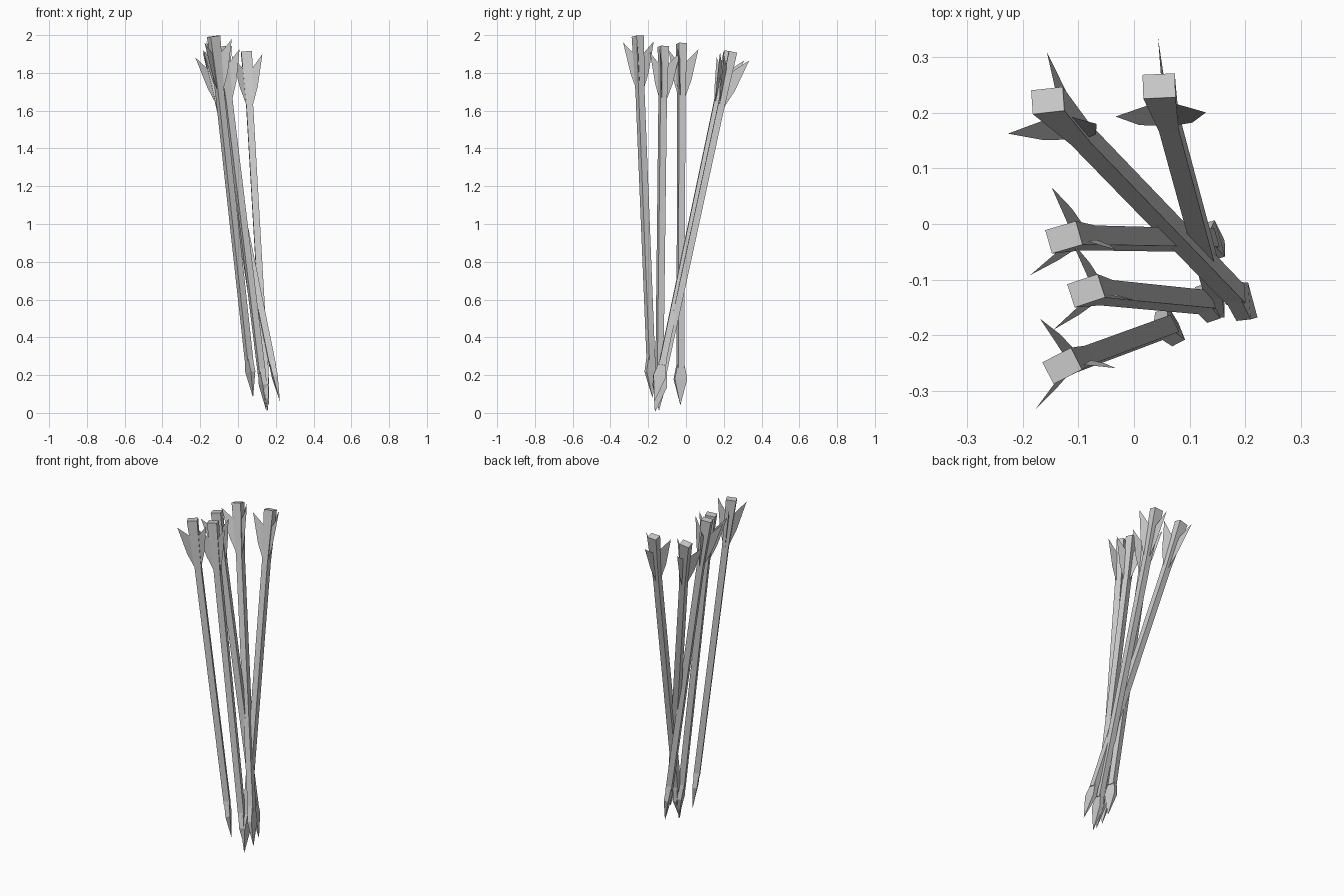
import bpy
import bmesh
from math import cos, sin, radians
from mathutils import Vector, Matrix

if "Cube" in bpy.data.objects:
    bpy.data.objects.remove(bpy.data.objects["Cube"])

# tip point, nock centre, roll angle in degrees
ARROWS = [
    ((0.222, -0.168, 0.06), (-0.155, 0.222, 1.91), 4),
    ((0.157, -0.165, 0.002), (0.045, 0.248, 1.91), 2),
    ((0.163, -0.03, 0.04), (-0.126, -0.024, 1.955), 16),
    ((0.150, -0.143, 0.01), (-0.086, -0.12, 1.94), 18),
    ((0.080, -0.178, 0.08), (-0.129, -0.255, 1.994), 27),
]

# rectangular sections: distance from tip (or from nock end), half x, half y
HEAD = [(0.14, 0.013, 0.034), (0.225, 0.014, 0.017)]
SHAFT = [(0.20, 0.017, 0.017), (-0.30, 0.018, 0.018)]
NOCK = [(-0.30, 0.018, 0.018), (-0.16, 0.023, 0.020), (0.0, 0.029, 0.022)]
# fin outline: radius, distance from nock end
FIN = [(0.012, -0.31), (0.055, -0.195), (0.094, -0.025), (0.020, -0.10)]


def make_object(name, bm, frame):
    bmesh.ops.recalc_face_normals(bm, faces=bm.faces)
    bm.transform(frame)
    mesh = bpy.data.meshes.new(name)
    bm.to_mesh(mesh)
    bm.free()
    bpy.context.collection.objects.link(bpy.data.objects.new(name, mesh))


def loft(name, sections, length, frame, point=False):
    bm = bmesh.new()
    rings = []
    for z, hx, hy in sections:
        z = z if z > 0 else length + z
        rings.append([bm.verts.new((sx * hx, sy * hy, z))
                      for sx, sy in ((-1, -1), (1, -1), (1, 1), (-1, 1))])
    for a, b in zip(rings, rings[1:]):
        for i in range(4):
            j = (i + 1) % 4
            bm.faces.new((a[i], a[j], b[j], b[i]))
    bm.faces.new(rings[-1])
    if point:
        tip = bm.verts.new((0, 0, 0))
        for i in range(4):
            bm.faces.new((tip, rings[0][(i + 1) % 4], rings[0][i]))
    else:
        bm.faces.new(rings[0][::-1])
    make_object(name, bm, frame)


for n, (tip, nock, roll) in enumerate(ARROWS, 1):
    # local frame: z runs from the tip to the nock
    tip, nock = Vector(tip), Vector(nock)
    length = (nock - tip).length
    az = (nock - tip).normalized()
    ax = Vector((cos(radians(roll)), sin(radians(roll)), 0))
    ax = (ax - az * ax.dot(az)).normalized()
    ay = az.cross(ax)
    frame = Matrix.Translation(tip) @ Matrix((ax, ay, az)).transposed().to_4x4()

    loft(f"arrow_{n}_head", HEAD, length, frame, point=True)
    loft(f"arrow_{n}_shaft", SHAFT, length, frame)
    loft(f"arrow_{n}_nock", NOCK, length, frame)

    # three thin fletching vanes
    bm = bmesh.new()
    for ang in (90, 210, 330):
        c, s = cos(radians(ang)), sin(radians(ang))
        bm.faces.new([bm.verts.new((r * c, r * s, length + z)) for r, z in FIN])
    make_object(f"arrow_{n}_fletching", bm, frame)
